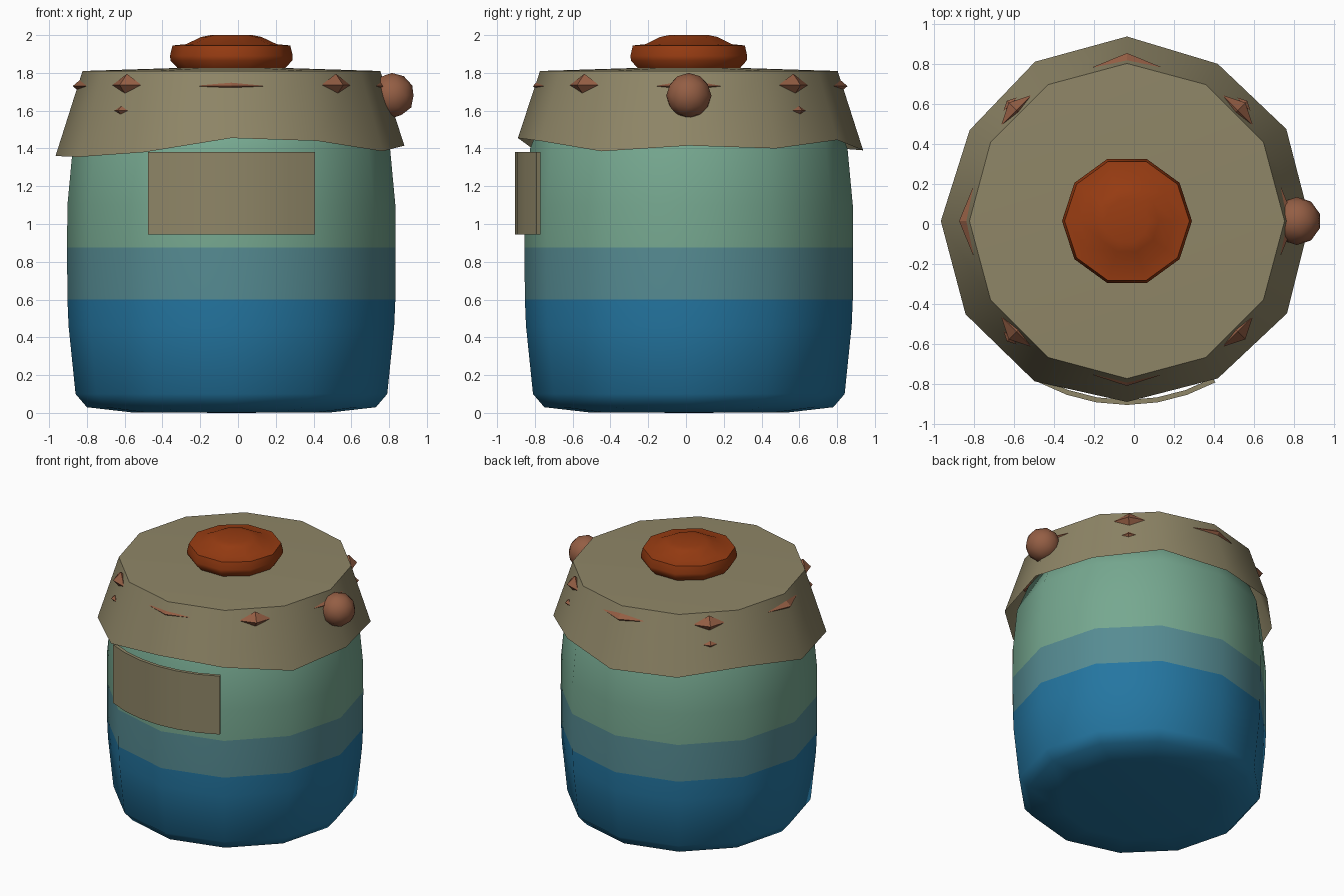
import bpy, bmesh
from math import sin, cos, radians, tau
from mathutils import Matrix, Vector

cube = bpy.data.objects.get("Cube")
if cube:
    bpy.data.objects.remove(cube, do_unlink=True)

CENTRE = Vector((-0.035, 0.015, 0))   # jar axis


def material(name, r, g, b):
    col = [((c / 255 + 0.055) / 1.055) ** 2.4 for c in (r, g, b)] + [1]
    m = bpy.data.materials.new(name)
    m.use_nodes = True
    m.diffuse_color = col
    bsdf = m.node_tree.nodes["Principled BSDF"]
    bsdf.inputs["Base Color"].default_value = col
    bsdf.inputs["Roughness"].default_value = 0.8
    return m


BLUE = material("deep blue", 36, 118, 161)
TEAL = material("grey teal", 86, 140, 147)
GREEN = material("soft green", 118, 168, 144)
CLOTH = material("khaki cloth", 143, 134, 103)
RUST = material("rust orange", 152, 60, 18)
CLAY = material("clay brown", 148, 94, 68)


def finish(name, bm, mats, smooth_angle=None, location=CENTRE):
    """Turn a bmesh into an object, smooth below the given angle."""
    bmesh.ops.recalc_face_normals(bm, faces=bm.faces)
    if smooth_angle:
        for f in bm.faces:
            f.smooth = True
        for e in bm.edges:
            if len(e.link_faces) == 2:
                e.smooth = e.calc_face_angle(0) < radians(smooth_angle)
    mesh = bpy.data.meshes.new(name)
    bm.to_mesh(mesh)
    bm.free()
    for m in mats:
        mesh.materials.append(m)
    ob = bpy.data.objects.new(name, mesh)
    ob.location = location
    bpy.context.collection.objects.link(ob)
    return ob


def lathe(profile, sides):
    """Rings of (radius, z) joined by quads; radius 0 makes a pole."""
    bm = bmesh.new()
    rings = []
    for r, z in profile:
        if r == 0:
            rings.append([bm.verts.new((0, 0, z))] * sides)
        else:
            rings.append([bm.verts.new((r * cos(tau * i / sides), r * sin(tau * i / sides), z))
                          for i in range(sides)])
    for a, b in zip(rings, rings[1:]):
        for i in range(sides):
            j = (i + 1) % sides
            corners = [a[i], a[j], b[j], b[i]]
            bm.faces.new(list(dict.fromkeys(corners)))
    return bm, rings


# Jar body with three painted bands
bm, _ = lathe([(0, 0), (0.53, 0.003), (0.765, 0.03), (0.825, 0.1), (0.862, 0.46), (0.868, 0.6),
               (0.87, 0.875), (0.868, 1.1), (0.84, 1.4), (0.76, 1.6), (0, 1.7)], 12)
for f in bm.faces:
    z = f.calc_center_median().z
    f.material_index = (z > 0.6) + (z > 0.875)
finish("jar_body", bm, [BLUE, TEAL, GREEN], 80)

# Cloth cover with an uneven hem, starting at +x and turning towards the back
hem = [1.415, 1.40, 1.445, 1.39, 1.40, 1.44, 1.36, 1.355, 1.38, 1.455, 1.44, 1.385]
bm, rings = lathe([(0.92, 1.4), (0.788, 1.81), (0, 1.835)], 12)
for v, z in zip(rings[0], hem):
    grow = 1 + (1.4 - z) * 0.3
    v.co = (v.co.x * grow, v.co.y * grow, z)
finish("cloth_cover", bm, [CLOTH], 40)

# Lid knob
bm, _ = lathe([(0, 1.81), (0.28, 1.82), (0.322, 1.865), (0.325, 1.89), (0.312, 1.945),
               (0.24, 1.952), (0.16, 1.99), (0.11, 2.0), (0, 2.0)], 10)
finish("lid_knob", bm, [RUST], 42)

# Curved front label
bm = bmesh.new()
steps = 6
cols = []
for i in range(steps + 1):
    a = radians(-90 - 28.7 + 57.4 * i / steps)
    cols.append([bm.verts.new((r * cos(a), r * sin(a), z))
                 for r, z in ((0.92, 0.945), (0.92, 1.38), (0.895, 1.38), (0.895, 0.945))])
for a, b in zip(cols, cols[1:]):
    for k in range(4):
        n = (k + 1) % 4
        bm.faces.new((a[k], a[n], b[n], b[k]))
bm.faces.new(cols[0])
bm.faces.new(cols[-1])
finish("front_label", bm, [CLOTH], 40)

# Side bead
bm = bmesh.new()
bmesh.ops.create_icosphere(bm, subdivisions=2, radius=0.12)
finish("side_bead", bm, [CLAY], 80, Vector((0.815, 0.015, 1.68)))


def stud(name, angle, radius, z, depth, width, height):
    """Flattened eight-faced stud set into the cloth."""
    bm = bmesh.new()
    tips = [bm.verts.new(p) for p in ((depth, 0, 0), (0, width, 0), (-depth, 0, 0), (0, -width, 0))]
    poles = [bm.verts.new((0, 0, s * height)) for s in (1, -1)]
    for i in range(4):
        for p in poles:
            bm.faces.new((tips[i], tips[(i + 1) % 4], p))
    turn = Matrix.Rotation(radians(angle), 4, 'Z')
    bm.transform(turn @ Matrix.Translation((radius, 0, z)))
    finish(name, bm, [CLAY])


# Ring of studs, plus smaller ones below three of the diagonals
for n in range(8):
    angle = n * 45
    if n % 2:
        stud(f"stud_{n}", angle, 0.782, 1.735, 0.055, 0.11, 0.06)
    else:
        stud(f"stud_{n}", angle, 0.77, 1.73, 0.055 if n == 6 else 0.07, 0.17, 0.06)
for n in (1, 3, 5):
    stud(f"small_stud_{n}", n * 45, 0.825, 1.6, 0.025, 0.05, 0.025)
